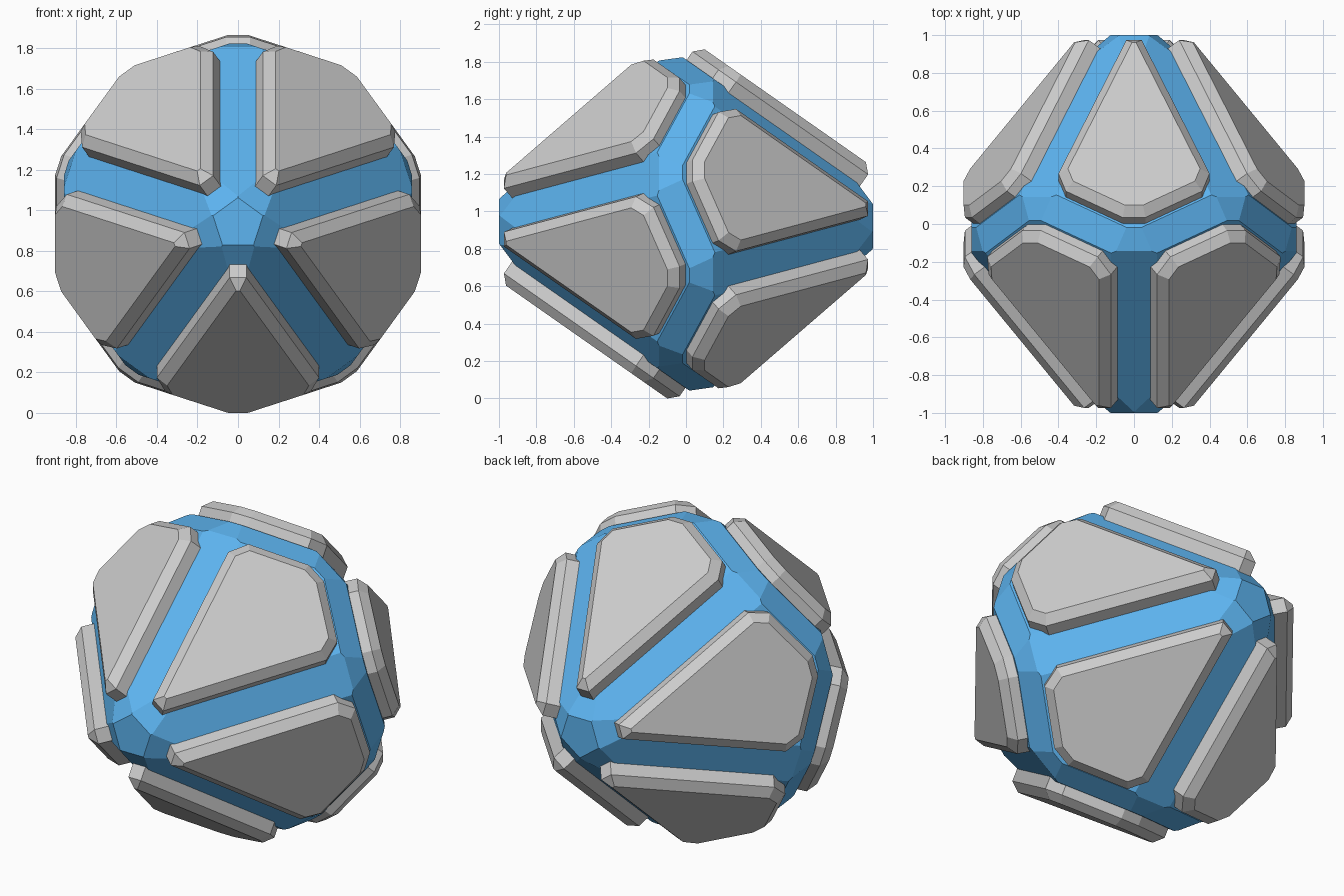
import bpy, bmesh
from math import sin, cos, radians
from mathutils import Vector, Matrix

if "Cube" in bpy.data.objects:
    bpy.data.objects.remove(bpy.data.objects["Cube"])

CENTRE = Vector((0, 0, 0.933))
NY, NR = 0.573, 0.819          # axial and radial parts of a panel normal


def direction(axial, radial, az):
    a = radians(az)
    return Vector((radial * cos(a), axial, radial * sin(a))).normalized()


def finish(name, bm, mat=None):
    bmesh.ops.recalc_face_normals(bm, faces=bm.faces)
    mesh = bpy.data.meshes.new(name)
    bm.to_mesh(mesh)
    bm.free()
    obj = bpy.data.objects.new(name, mesh)
    obj.location = CENTRE
    bpy.context.collection.objects.link(obj)
    if mat:
        mesh.materials.append(mat)
    return obj


# Blue core: a block trimmed to a ten-sided body with flattened edges and corners
planes = []
for side, start in ((-1, -90), (1, 90)):
    planes.append((Vector((0, side, 0)), 1.0))                            # end cap
    for k in range(5):
        az = start + 72 * k
        planes.append((direction(side * NY, NR, az), 0.72))               # under panel
        planes.append((direction(side * 0.663 * NY / 0.663, 0.663, az + 36), 0.755))  # long strip
        planes.append((direction(side * 0.8, 0.6, az), 0.863))            # cap corner
        planes.append((direction(side * 0.14, 0.99, az + 36), 0.885))     # belt corner
        planes.append((direction(0, 1, az + 18 * 1), 0.86))               # belt strip

core = bmesh.new()
bmesh.ops.create_cube(core, size=4)
for normal, dist in planes:
    geom = core.verts[:] + core.edges[:] + core.faces[:]
    bmesh.ops.bisect_plane(core, geom=geom, dist=1e-5, plane_co=normal * dist,
                           plane_no=normal, clear_outer=True)
    rim = [e for e in core.edges if e.is_boundary]
    if rim:
        bmesh.ops.edgeloop_fill(core, edges=rim)

blue = bpy.data.materials.new("blue")
blue.diffuse_color = (0.11, 0.46, 0.88, 1)
blue.use_nodes = True
blue.node_tree.nodes["Principled BSDF"].inputs["Base Color"].default_value = blue.diffuse_color
finish("core", core, blue)

# Grey armour panels: kite outline with clipped corners, chamfered rim
half = [(0.041, 0.646), (0.40, -0.216), (0.361, -0.33), (0.06, -0.50)]
outline = half + [(-u, v) for u, v in reversed(half)]


def panel(name, side, az):
    n = direction(side * NY, NR, az)
    w = direction(side * NR, -NY, az)
    t = n.cross(w)
    bm = bmesh.new()
    bottom = bm.faces.new([bm.verts.new(n * 0.66 + t * u + w * v) for u, v in outline])
    ext = bmesh.ops.extrude_face_region(bm, geom=[bottom], use_keep_orig=True)["geom"]
    bmesh.ops.translate(bm, vec=n * 0.162, verts=[g for g in ext if isinstance(g, bmesh.types.BMVert)])
    bmesh.ops.recalc_face_normals(bm, faces=bm.faces)
    top = next(g for g in ext if isinstance(g, bmesh.types.BMFace))
    bmesh.ops.bevel(bm, geom=list(top.edges), offset=0.047, segments=1,
                    profile=0.5, affect='EDGES')
    finish(name, bm)


for k in range(5):
    panel(f"front_panel_{k + 1}", -1, -90 + 72 * k)
    panel(f"back_panel_{k + 1}", 1, 90 + 72 * k)
